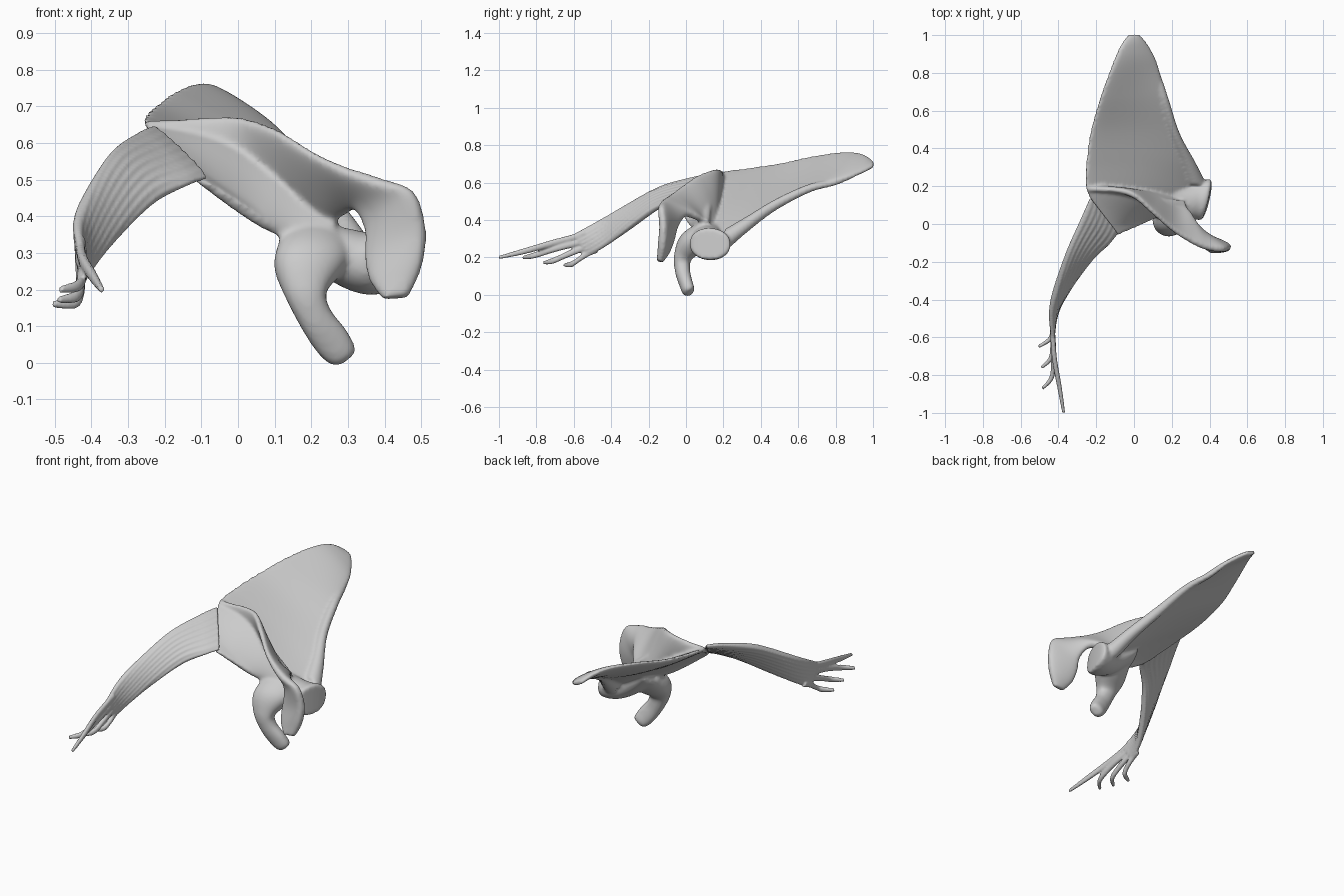
import bpy, bmesh, math
from mathutils import Vector as V


def spline(pts, s):
    # Catmull-Rom sample of a list of vectors at parameter s
    i = min(int(s), len(pts) - 2)
    t = s - i
    p1, p2 = pts[i], pts[i + 1]
    p0 = pts[i - 1] if i > 0 else p1
    p3 = pts[i + 2] if i + 2 < len(pts) else p2
    return 0.5 * (2 * p1 + (p2 - p0) * t + (2 * p0 - 5 * p1 + 4 * p2 - p3) * t * t
                  + (3 * p1 - p0 - 3 * p2 + p3) * t ** 3)


def ribbon(name, sections, power=0.6, sub=8, sides=40, ribs=0.0):
    """Loft flattened oval sections: (edge point A, edge point B, half thickness, bow)."""
    A = [V(s[0]) for s in sections]
    B = [V(s[1]) for s in sections]
    T = [V((s[2], s[3] if len(s) > 3 else 0, 0)) for s in sections]
    n = (len(sections) - 1) * sub
    bm = bmesh.new()
    rings = []
    for k in range(n + 1):
        s = k / sub
        a, b, t = spline(A, s), spline(B, s), spline(T, s)
        s0, s1 = max(0, s - .3), min(len(A) - 1, s + .3)
        tangent = spline(A, s1) + spline(B, s1) - spline(A, s0) - spline(B, s0)
        nor = (b - a).cross(tangent).normalized()
        ring = []
        for j in range(sides):
            ang = 2 * math.pi * j / sides
            u, w = math.cos(ang), math.sin(ang)
            h = math.copysign(abs(w) ** power, w) * t.x
            h *= 1 + ribs * math.sin(u * 23 + 1.5 * math.sin(s * 2))
            ring.append(bm.verts.new((a + b) / 2 + (a - b) / 2 * u
                                     + nor * (h + t.y * (1 - u * u))))
        rings.append(ring)
    for r, q in zip(rings, rings[1:]):
        for j in range(sides):
            bm.faces.new((r[j], r[(j + 1) % sides], q[(j + 1) % sides], q[j]))
    bm.faces.new(rings[0])
    bm.faces.new(rings[-1])
    bmesh.ops.recalc_face_normals(bm, faces=bm.faces)
    me = bpy.data.meshes.new(name)
    bm.to_mesh(me)
    bm.free()
    ob = bpy.data.objects.new(name, me)
    bpy.context.collection.objects.link(ob)
    return ob


def fuse(name, objs, voxel, smooth):
    # merge overlapping parts into one smooth skin
    bpy.ops.object.select_all(action='DESELECT')
    for o in objs:
        o.select_set(True)
    ob = bpy.context.view_layer.objects.active = objs[0]
    bpy.ops.object.join()
    ob.name = name
    m = ob.modifiers.new("skin", 'REMESH')
    m.mode, m.voxel_size, m.use_smooth_shade = 'VOXEL', voxel, True
    m = ob.modifiers.new("soften", 'SMOOTH')
    m.factor, m.iterations = 0.5, smooth
    return ob


# triangular blade, tip to upper border
blade = ribbon("blade", [
    ((-.03, 1.003, .708), (.03, 1.003, .685), .012),
    ((-.07, .945, .748), (.078, .94, .652), .017),
    ((-.112, .85, .76), (.122, .85, .62), .018),
    ((-.175, .68, .738), (.168, .68, .57), .018, .01),
    ((-.228, .5, .70), (.222, .5, .485), .018, .015),
    ((-.253, .33, .675), (.30, .34, .385), .018, .012),
    ((-.252, .18, .65), (.34, .20, .29), .018),
    ((-.18, .05, .58), (.26, .11, .30), .018),
    ((-.11, -.065, .50), (.12, .04, .345), .014)])

# thick outer margin of the blade, running into the joint
margin = ribbon("blade_margin", [
    ((.085, .90, .64), (.10, .90, .63), .006),
    ((.105, .80, .615), (.135, .80, .59), .015),
    ((.14, .66, .585), (.182, .66, .555), .021),
    ((.19, .48, .50), (.24, .48, .465), .027),
    ((.25, .33, .41), (.32, .33, .352), .034),
    ((.29, .21, .34), (.37, .225, .26), .045)], power=1)

# sloping floor of the hollow in front of the spine
floor = ribbon("fossa_floor", [
    ((-.245, .18, .645), (-.11, -.06, .50), .014),
    ((-.06, .175, .61), (-.035, -.025, .44), .02),
    ((.09, .14, .53), (.055, .015, .378), .025),
    ((.20, .12, .455), (.13, .05, .345), .03),
    ((.275, .11, .40), (.24, .06, .31), .03)])

# raised spine turning down into the shoulder hook
spine = ribbon("spine", [
    ((-.25, .18, .66), (-.235, .20, .63), .014),
    ((-.10, .18, .668), (-.10, .18, .56), .018),
    ((.00, .15, .67), (.02, .17, .50), .021),
    ((.10, .06, .637), (.13, .16, .41), .021),
    ((.20, -.03, .575), (.22, .13, .37), .021),
    ((.29, -.09, .53), (.29, .07, .405), .024),
    ((.38, -.13, .50), (.325, .00, .42), .027),
    ((.475, -.138, .468), (.35, -.05, .36), .029),
    ((.51, -.128, .37), (.348, -.075, .29), .03),
    ((.502, -.132, .27), (.36, -.105, .225), .029),
    ((.465, -.14, .18), (.395, -.14, .175), .018)])

# neck and hollow joint socket
socket = ribbon("socket", [
    ((.12, .03, .32), (.14, .20, .39), .03),
    ((.25, .03, .30), (.26, .20, .31), .07),
    ((.32, .025, .28), (.345, .225, .272), .083),
    ((.35, .02, .275), (.40, .238, .268), .086),
    ((.353, .035, .275), (.40, .222, .268), .074),
    ((.325, .09, .275), (.352, .17, .267), .028)], power=0.9)

# beak-shaped process below
beak = ribbon("beak", [
    ((.12, .09, .35), (.31, .14, .33), .06),
    ((.10, .01, .28), (.30, .05, .27), .07),
    ((.12, -.02, .20), (.245, -.015, .20), .048),
    ((.17, -.02, .10), (.25, -.015, .15), .04),
    ((.215, 0, .03), (.295, 0, .09), .036),
    ((.25, .014, -.002), (.318, .014, .047), .033),
    ((.275, .02, -.004), (.318, .02, .03), .018)], power=0.8)
fuse("shoulder_blade", [blade, margin, floor, spine, socket, beak], .009, 5)

# strap muscle sheet
endA, endB = V((-.43, -.60, .325)), V((-.43, -.52, .206))
strap = ribbon("strap", [
    ((-.232, .14, .645), (-.085, -.05, .505), .014),
    ((-.275, .04, .625), (-.135, -.11, .487), .02),
    ((-.35, -.14, .57), (-.225, -.19, .44), .026),
    ((-.415, -.34, .465), (-.335, -.33, .333), .026),
    ((-.44, -.47, .395), (-.395, -.43, .26), .02),
    (endA, endB, .014)], sides=80, ribs=.12)

# four tapering slips at the end of the muscle: two mid points and a tip
slips = [((-.42, -.72, .275), (-.395, -.86, .235), (-.372, -1.0, .20)),
         ((-.425, -.69, .25), (-.435, -.81, .212), (-.485, -.87, .20)),
         ((-.43, -.63, .218), (-.44, -.71, .183), (-.49, -.76, .172)),
         ((-.432, -.57, .192), (-.445, -.61, .165), (-.505, -.65, .16))]
parts = [strap]
for i, (p, q, tip) in enumerate(slips):
    a0, b0 = endA.lerp(endB, i / 4), endA.lerp(endB, (i + 1) / 4)
    back = V((.003, .05, .02))
    up = V((0, .004, .019))
    parts.append(ribbon("slip", [
        (a0 + back, b0 + back, .013), (a0, b0, .013),
        (V(p) + up, V(p) - up, .013),
        (V(q) + up * .9, V(q) - up * .9, .012),
        (V(tip) + up * .5, V(tip) - up * .5, .008)], power=.8, sides=20))
fuse("strap_muscle", parts, .006, 2)
